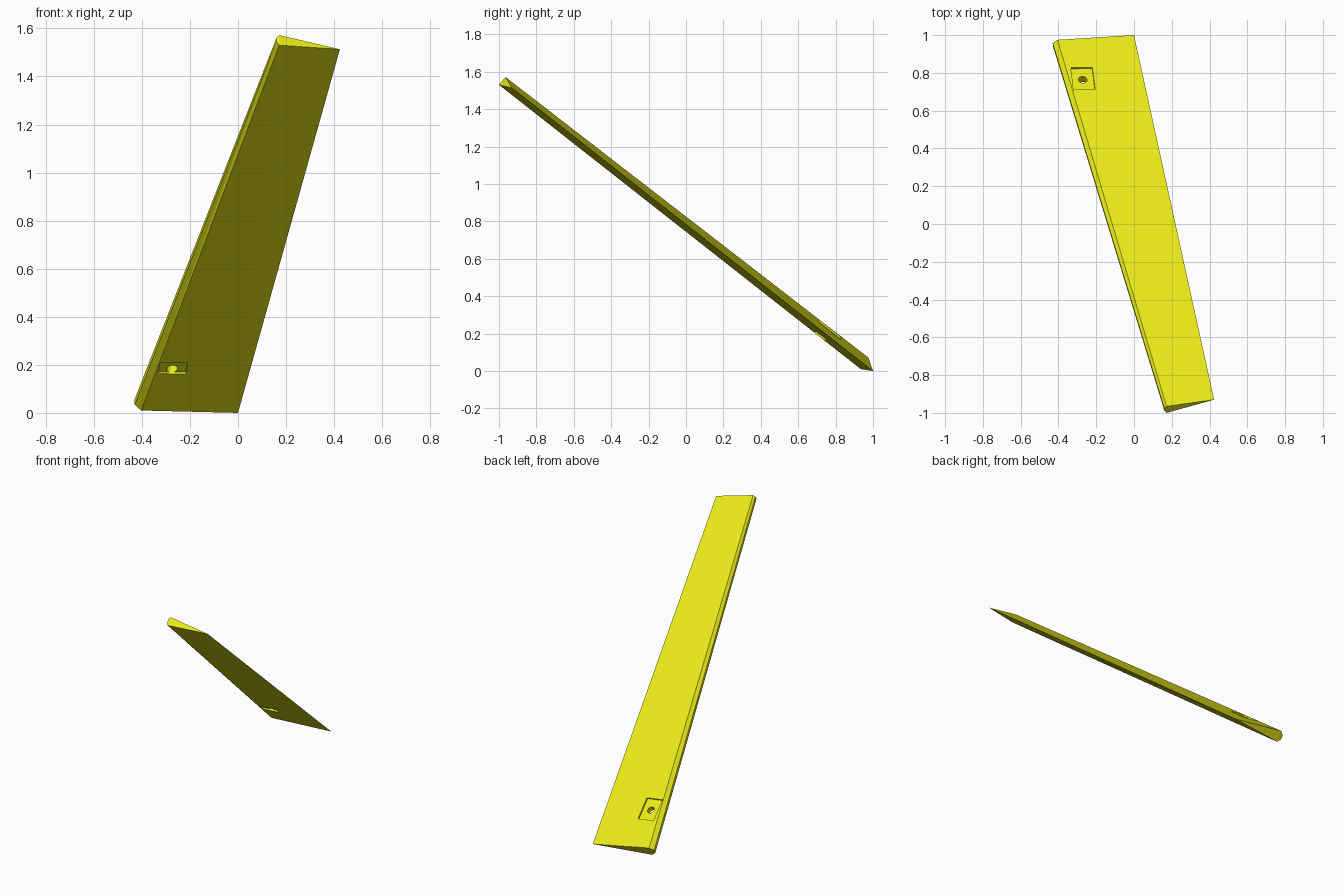
import bpy, bmesh
from mathutils import Vector, Matrix

if "Cube" in bpy.data.objects:
    bpy.data.objects.remove(bpy.data.objects["Cube"])

yellow = bpy.data.materials.new("yellow")
yellow.diffuse_color = (0.84, 0.84, 0.01, 1)
yellow.use_nodes = True
yellow.node_tree.nodes["Principled BSDF"].inputs["Base Color"].default_value = yellow.diffuse_color


def section(upper, nose, lower, trailing):
    """Wedge section with a blunt three-facet nose."""
    a, b, c, d = map(Vector, (upper, nose, lower, trailing))
    off = (a - c) * 0.18
    return [a, b + off, b - off, c, d]


def make_object(name, bm):
    bmesh.ops.recalc_face_normals(bm, faces=bm.faces)
    me = bpy.data.meshes.new(name)
    bm.to_mesh(me)
    bm.free()
    ob = bpy.data.objects.new(name, me)
    bpy.context.collection.objects.link(ob)
    return ob


# tapered blade lofted between its two end sections
root = section((-0.405, 0.975, 0.072), (-0.43, 0.95, 0.045), (-0.403, 0.935, 0.01), (0, 1, 0))
tip = section((0.172, -0.965, 1.572), (0.16, -0.98, 1.553), (0.172, -1, 1.53), (0.424, -0.93, 1.513))
bm = bmesh.new()
r = [bm.verts.new(p) for p in root]
t = [bm.verts.new(p) for p in tip]
bm.faces.new(r)
bm.faces.new(t[::-1])
for i in range(5):
    j = (i + 1) % 5
    bm.faces.new((r[i], r[j], t[j], t[i]))
bmesh.ops.triangulate(bm, faces=bm.faces[:])
blade = make_object("blade", bm)
blade.data.materials.append(yellow)


def surface_frame(p0, p1, p2, x, y):
    """Frame on the plane p0-p1-p2 at (x, y): chord, span, normal."""
    n = (p1 - p0).cross(p2 - p0).normalized()
    if n.z < 0:
        n.negate()
    z = p0.z - (n.x * (x - p0.x) + n.y * (y - p0.y)) / n.z
    span = Vector((0.015, -0.115, 0))
    span.z = -(n.x * span.x + n.y * span.y) / n.z
    span.normalize()
    chord = span.cross(n)
    m = Matrix((chord, span, n)).transposed().to_4x4()
    m.translation = Vector((x, y, z))
    return m


def cut(name, bm, matrix):
    bm.transform(matrix)
    ob = make_object(name, bm)
    ob.hide_render = True
    ob.hide_viewport = True
    mod = blade.modifiers.new(name, "BOOLEAN")
    mod.operation = "DIFFERENCE"
    mod.solver = "EXACT"
    mod.object = ob


# shallow rectangular pocket on each face
upper = surface_frame(root[0], root[4], tip[0], -0.27, 0.77)
lower = surface_frame(root[3], root[4], tip[3], -0.27, 0.72)
for name, frame, length in (("upper_pocket_cutter", upper, 0.15), ("lower_pocket_cutter", lower, 0.075)):
    bm = bmesh.new()
    bmesh.ops.create_cube(bm, size=1)
    bmesh.ops.scale(bm, vec=(0.115, length, 0.02), verts=bm.verts)
    cut(name, bm, frame)

# round through hole
bm = bmesh.new()
bmesh.ops.create_cone(bm, cap_ends=True, segments=24, radius1=0.023, radius2=0.023, depth=0.3)
cut("hole_cutter", bm, upper)
